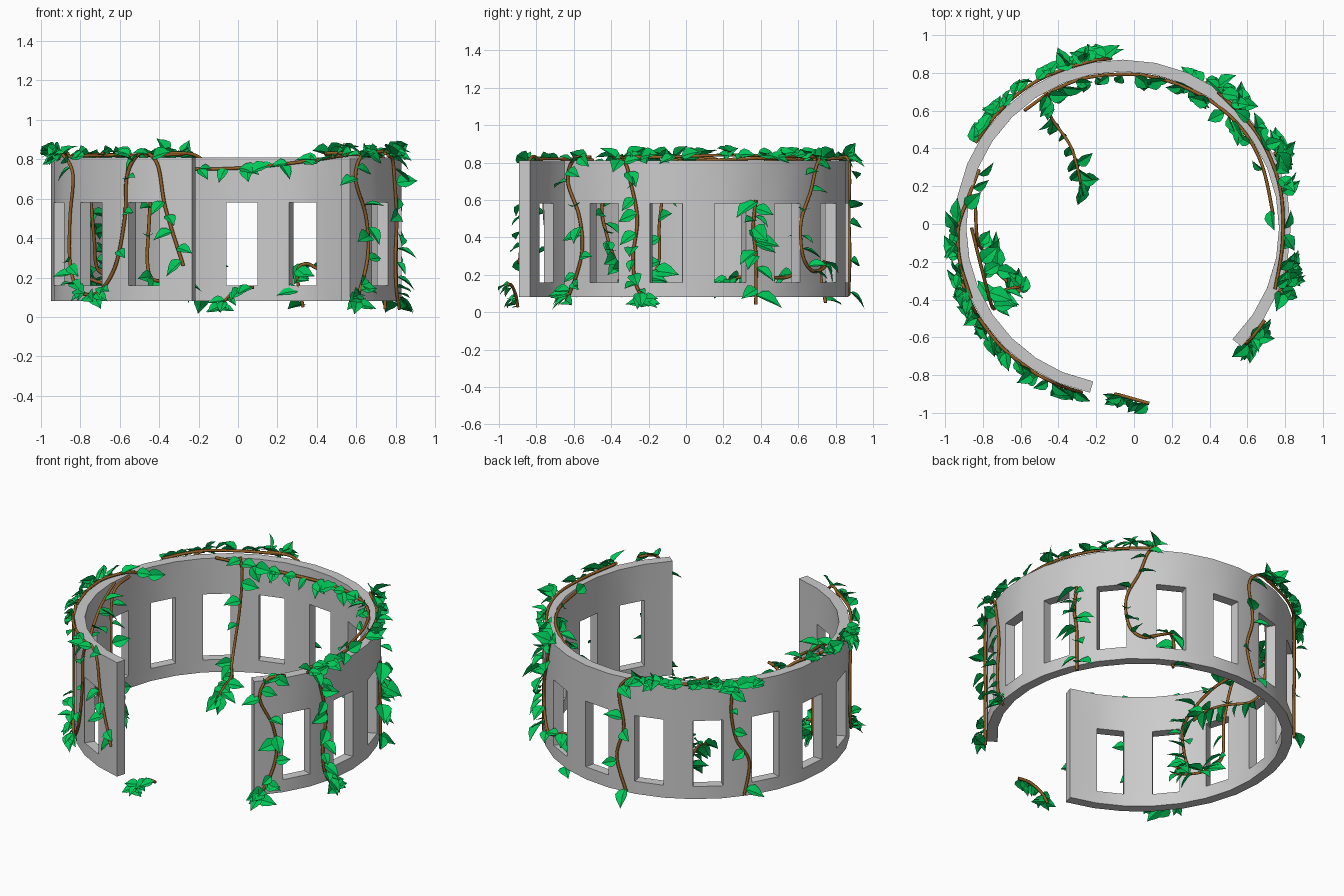
import bpy, bmesh, random
from math import sin, cos, radians
from mathutils import Vector, Matrix

if "Cube" in bpy.data.objects:
    bpy.data.objects.remove(bpy.data.objects["Cube"])

random.seed(7)
CX, CY, R_OUT, THICK = -0.06, -0.02, 0.89, 0.062


def material(name, col):
    m = bpy.data.materials.new(name)
    m.diffuse_color = (*col, 1)
    m.use_nodes = True
    m.node_tree.nodes["Principled BSDF"].inputs["Base Color"].default_value = m.diffuse_color
    return m


GREEN = material("leaf_green", (0.0, 0.58, 0.10))
BROWN = material("stem_brown", (0.30, 0.12, 0.02))


def P(a, z, r=0.898):
    """Point on the ring at angle a (degrees)."""
    return Vector((CX + r * cos(radians(a)), CY + r * sin(radians(a)), z))


def link_mesh(name, bm):
    me = bpy.data.meshes.new(name)
    bm.to_mesh(me)
    bm.free()
    ob = bpy.data.objects.new(name, me)
    bpy.context.collection.objects.link(ob)
    return ob


# ruined round wall: 27 of 32 sides, every second side has a window
bm = bmesh.new()
levels = (0.08, 0.16, 0.58, 0.81)
cols = [[bm.verts.new(P(-45 + 11.25 * i, z, R_OUT)) for z in levels] for i in range(28)]
for i in range(27):
    for j in range(3):
        if not (j == 1 and i % 2 == 1):
            bm.faces.new((cols[i][j], cols[i + 1][j], cols[i + 1][j + 1], cols[i][j + 1]))
wall = link_mesh("round_wall", bm)
mod = wall.modifiers.new("thickness", 'SOLIDIFY')
mod.thickness = THICK
mod.offset = -1
bpy.context.view_layer.objects.active = wall
wall.select_set(True)
bpy.ops.object.modifier_apply(modifier="thickness")
bpy.ops.object.shade_smooth_by_angle(angle=radians(30))
wall.select_set(False)


def smooth_path(pts, n=8):
    """Catmull-Rom samples through the points."""
    p = [pts[0]] + list(pts) + [pts[-1]]
    out = []
    for i in range(1, len(p) - 2):
        a, b, c, d = p[i - 1:i + 3]
        for k in range(n):
            t = k / n
            out.append(0.5 * (2 * b + (c - a) * t + (2 * a - 5 * b + 4 * c - d) * t * t
                              + (3 * b - a - 3 * c + d) * t ** 3))
    return out + [pts[-1]]


def rnd(s):
    return Vector([random.uniform(-s, s) for _ in range(3)])


def add_leaf(bm, pos, axis, up, size):
    """Folded pointed leaf, base at pos."""
    y = axis.normalized()
    x = y.cross(up).normalized()
    z = x.cross(y)
    rows = []
    for t, w in ((0, 0.03), (0.15, 0.25), (0.38, 0.36), (0.65, 0.25), (0.85, 0.09), (1, 0.0)):
        bend = -0.22 * t * t
        rib = pos + size * (y * t + z * bend)
        if w == 0:
            rows.append([bm.verts.new(rib)])
        else:
            rows.append([bm.verts.new(rib + size * (x * w * s + z * abs(s) * w * 0.4)) for s in (-1, 0, 1)])
    for a, b in zip(rows, rows[1:]):
        for k in (0, 1):
            bm.faces.new((a[k], a[k + 1], b[k + 1], b[k]) if len(b) == 3 else (a[k], a[k + 1], b[0]))


def vine(name, pts, clusters, size=0.105):
    """Stem tube along pts, with leaf clusters given as (start, end, count)."""
    path = smooth_path(pts)
    cu = bpy.data.curves.new(name + "_stem", 'CURVE')
    cu.dimensions = '3D'
    cu.bevel_depth = 0.009
    cu.bevel_resolution = 1
    cu.use_fill_caps = True
    sp = cu.splines.new('POLY')
    sp.points.add(len(path) - 1)
    for q, v in zip(sp.points, path):
        q.co = (*v, 1)
    cu.materials.append(BROWN)
    bpy.context.collection.objects.link(bpy.data.objects.new(name + "_stem", cu))

    bm = bmesh.new()
    for t0, t1, n in clusters:
        for i in range(n):
            t = t0 + (t1 - t0) * (i + random.uniform(0.2, 0.8)) / n
            pos = path[round(t * (len(path) - 1))]
            rad = Vector((pos.x - CX, pos.y - CY, 0))
            out = rad.normalized() * (1 if rad.length > 0.845 else -1)
            side = Vector((-out.y, out.x, 0)) * random.choice((-1, 1))
            axis = out * 0.4 + side * random.uniform(0.2, 0.9) + rnd(0.35)
            axis.z += 0.12 if pos.z > 0.78 else -0.15
            s = size * random.uniform(0.7, 1.15)
            if pos.z + axis.normalized().z * s < 0.02:
                axis.z = 0.05
            up = out * 0.6 + Vector((0, 0, 0.7)) + rnd(0.4)
            add_leaf(bm, pos + out * 0.008, axis, up, s)
    ob = link_mesh(name + "_leaves", bm)
    ob.data.materials.append(GREEN)


def on_wall(seq, r=0.898):
    return [P(a, z, r) for a, z in seq]


# looping vine on the front left outside
vine("front_left_vine", on_wall([(198, .80), (203, .82), (210, .72), (208, .5), (208, .28), (213, .14),
     (223, .12), (231, .25), (235, .5), (236, .72), (241, .83), (247, .78), (250, .55), (256, .26)]),
     [(0, .15, 6), (.3, .5, 13), (.52, .7, 3), (.72, .85, 4), (.9, 1, 5)])
# vines hanging down the right side
vine("right_end_vine", on_wall([(-33, .83), (-40, .82), (-43, .7), (-38, .52), (-36.5, .35), (-39, .2), (-44, .05)]),
     [(0, .3, 4), (.3, .85, 6), (.88, 1, 10)])
vine("right_front_vine", on_wall([(-24, .82), (-20, .8), (-18, .7), (-15.5, .5), (-17, .3), (-16, .15), (-12, .04)]),
     [(0, .2, 4), (.25, .85, 9), (.88, 1, 8)])
vine("right_back_vine", on_wall([(26, .60), (25, .45), (26, .3), (26, .04)]), [(0, .95, 13)], 0.13)
# vine curling into a back right window
vine("back_right_vine", on_wall([(56, .83), (53, .78), (50, .65), (45, .48), (46, .3), (51, .22), (58, .24)])
     + [P(62, .27, .86), P(64, .22, .82), P(63, .05, .86)],
     [(0, .15, 5), (.2, .6, 6), (.7, 1, 9)])
# vines down the back
vine("back_vine", on_wall([(110, .83), (100, .82), (95, .72), (97, .5), (94, .3), (98, .09)]),
     [(0, .25, 9), (.3, 1, 5)])
vine("back_left_vine", on_wall([(134, .83), (138, .78), (138, .62), (140, .45), (145, .3), (143, .09)]),
     [(0, .25, 5), (.3, 1, 4)])
# vines along the rim
vine("right_rim_vine", [P(-22, .83, .87), P(-5, .83, .85), P(15, .84, .86), P(35, .835, .87), P(55, .83, .88)],
     [(0, .35, 7), (.45, 1, 16)])
vine("back_rim_vine", [P(104, .825, .9), P(120, .82, .9), P(135, .825, .9), P(150, .81, .9)],
     [(0, 1, 14)])
vine("left_rim_vine", [P(158, .76, .82), P(168, .82, .83), P(180, .83, .87), P(192, .83, .88), P(205, .83, .885)],
     [(0, .4, 3), (.4, 1, 16)])
vine("left_end_rim_vine", [P(212, .815, .9), P(225, .82, .9), P(240, .82, .9)], [(0, 1, 5)])
# long vine along the inside of the back wall
vine("inner_back_vine", [P(130, .82, .81), P(115, .77, .815), P(100, .75, .815), P(80, .76, .815), P(60, .79, .815),
     P(42, .82, .82), P(25, .82, .81), P(5, .81, .80)], [(.1, .75, 22), (.75, 1, 3)])


def free(name, pts, clusters, size=0.105):
    vine(name, [Vector(p) for p in pts], clusters, size)


# strands hanging inside the ring
free("inner_back_strand", [(-.47, .69, .82), (-.44, .67, .72), (-.45, .66, .5), (-.46, .62, .28), (-.43, .55, .19),
     (-.34, .42, .19), (-.30, .30, .19), (-.28, .20, .16)], [(0, .4, 4), (.5, .8, 5), (.8, 1, 9)])
free("inner_left_strand_a", [(-.84, .10, .82), (-.83, -.08, .78), (-.80, -.14, .5), (-.79, -.15, .25),
     (-.72, -.26, .18), (-.60, -.36, .17)], [(.2, .7, 6), (.7, 1, 10)], .12)
free("inner_left_strand_b", [(-.86, -.02, .82), (-.80, -.26, .76), (-.75, -.44, .6), (-.73, -.42, .4),
     (-.71, -.36, .24), (-.60, -.33, .20)], [(.1, .5, 7), (.5, 1, 10)], .12)
# loose sprig lying in the gap at the front
free("fallen_sprig", [(-.10, -.90, .03), (-.06, -.91, .09), (.01, -.93, .14), (.08, -.95, .15)],
     [(0, .4, 7), (.5, 1, 4)], .08)
